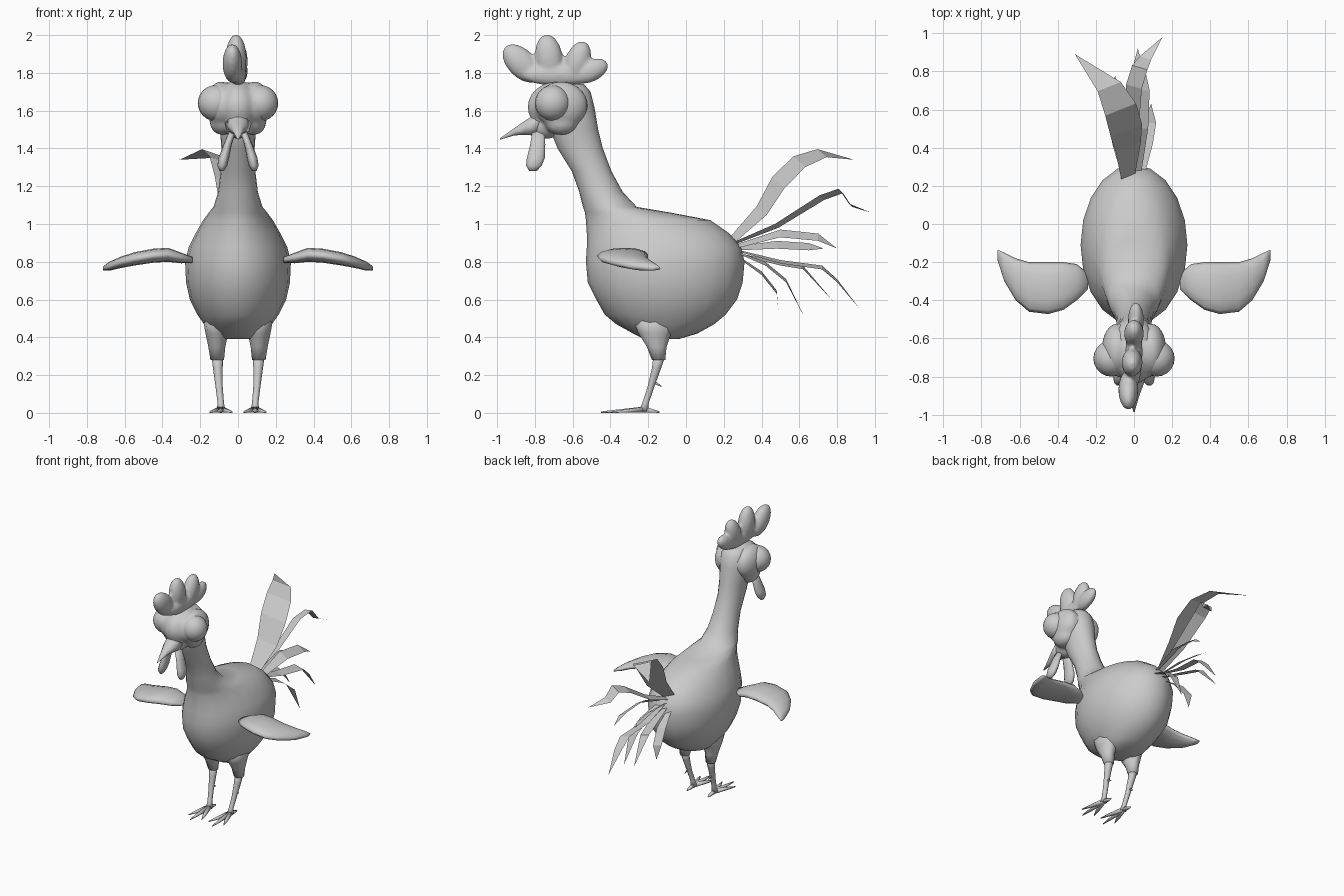
import bpy
import bmesh
from math import cos, sin, pi, radians
from mathutils import Vector, Matrix

# Remove only the default cube
default_cube = bpy.data.objects.get("Cube")
if default_cube:
    bpy.data.objects.remove(default_cube, do_unlink=True)

# One plain grey for the whole bird
grey = bpy.data.materials.new("plain grey")
grey.use_nodes = True
GREY_VALUE = (0.6, 0.6, 0.6, 1)
grey.diffuse_color = GREY_VALUE
for node in grey.node_tree.nodes:
    if node.type == 'BSDF_PRINCIPLED':
        node.inputs["Base Color"].default_value = GREY_VALUE


def finish(name, bm, smooth=True):
    """Turn a bmesh into a named, shaded object."""
    mesh = bpy.data.meshes.new(name)
    if smooth:
        bmesh.ops.recalc_face_normals(bm, faces=bm.faces[:])
    for face in bm.faces:
        face.smooth = smooth
    bm.to_mesh(mesh)
    bm.free()
    mesh.materials.append(grey)
    obj = bpy.data.objects.new(name, mesh)
    bpy.context.collection.objects.link(obj)
    return obj


def loft(name, stations, sides=10, smooth=True):
    """Skin elliptical rings given as (centre, half axis, half axis)."""
    bm = bmesh.new()
    rings = []
    for centre, across, along in stations:
        centre, across, along = Vector(centre), Vector(across), Vector(along)
        ring = []
        for i in range(sides):
            angle = 2 * pi * i / sides
            ring.append(bm.verts.new(centre + across * cos(angle) + along * sin(angle)))
        rings.append(ring)
    for low, high in zip(rings, rings[1:]):
        for i in range(sides):
            j = (i + 1) % sides
            bm.faces.new((low[i], low[j], high[j], high[i]))
    bm.faces.new(rings[0])
    bm.faces.new(rings[-1])
    return finish(name, bm, smooth)


def add_ball(bm, centre, radii, tilt=0):
    """Add an ellipsoid; a positive tilt leans its top forward."""
    matrix = (Matrix.Translation(centre) @ Matrix.Rotation(radians(tilt), 4, 'X')
              @ Matrix.Diagonal((*radii, 1)))
    bmesh.ops.create_uvsphere(bm, u_segments=20, v_segments=12, radius=1, matrix=matrix)


def fuse(obj, voxel):
    """Blend overlapping volumes into one soft skin."""
    remesh = obj.modifiers.new("Fuse", 'REMESH')
    remesh.mode = 'VOXEL'
    remesh.voxel_size = voxel
    remesh.use_smooth_shade = True
    soften = obj.modifiers.new("Soften", 'SMOOTH')
    soften.factor = 0.5
    soften.iterations = 5


# Body and neck: (height, front, back, half width)
body_profile = [
    (.39, -.22, -.04, .10), (.42, -.28, .06, .14), (.47, -.37, .15, .18),
    (.52, -.43, .21, .215), (.6, -.475, .27, .255), (.69, -.52, .3, .275),
    (.8, -.53, .31, .28), (.88, -.525, .29, .26), (.95, -.525, .23, .225),
    (1.02, -.53, .13, .185), (1.06, -.535, -.08, .155), (1.09, -.545, -.26, .13),
    (1.17, -.565, -.335, .105), (1.28, -.605, -.395, .092), (1.4, -.68, -.44, .088),
    (1.5, -.72, -.465, .095), (1.62, -.74, -.485, .11), (1.7, -.73, -.505, .1),
    (1.74, -.7, -.54, .07),
]
loft("body_and_neck",
     [((0, (front + back) / 2, z), (width, 0, 0), (0, (back - front) / 2, 0))
      for z, front, back, width in body_profile], sides=20)

# Head with swollen eye sockets
bm = bmesh.new()
add_ball(bm, (0, -.665, 1.62), (.12, .175, .14))
add_ball(bm, (0, -.74, 1.52), (.07, .09, .07))
for side in (-1, 1):
    add_ball(bm, (side * .09, -.66, 1.63), (.08, .14, .125))
    add_ball(bm, (side * .08, -.66, 1.54), (.07, .09, .07))
fuse(finish("head", bm), .013)

# Comb with four lobes on a low ridge
bm = bmesh.new()
add_ball(bm, (0, -.67, 1.79), (.045, .2, .06))
add_ball(bm, (-.03, -.87, 1.85), (.052, .075, .125), 45)
add_ball(bm, (-.01, -.725, 1.88), (.055, .073, .125), 8)
add_ball(bm, (0, -.575, 1.86), (.052, .066, .113), -20)
add_ball(bm, (.01, -.505, 1.81), (.042, .058, .1), -65)
fuse(finish("comb", bm), .011)

# Beak
loft("beak", [
    ((0, -.78, 1.53), (.07, 0, 0), (0, .02, .065)),
    ((0, -.84, 1.52), (.05, 0, 0), (0, .02, .05)),
    ((0, -.9, 1.495), (.028, 0, 0), (0, .012, .028)),
    ((0, -.985, 1.45), (.003, 0, 0), (0, 0, .004)),
])

# Paired parts
wing_profile = [  # distance out, front, back, height, half thickness
    (.24, -.34, -.26, .81, .015), (.3, -.4, -.21, .82, .028),
    (.37, -.45, -.2, .837, .037), (.45, -.472, -.2, .832, .037),
    (.55, -.46, -.2, .815, .035), (.62, -.4, -.18, .797, .03),
    (.68, -.3, -.15, .777, .024), (.715, -.19, -.135, .765, .01),
]
wattle_profile = [  # out, forward, height, half width, half depth
    (.03, -.78, 1.49, .018, .035), (.055, -.785, 1.42, .022, .042),
    (.075, -.795, 1.35, .028, .05), (.083, -.805, 1.31, .026, .044),
    (.086, -.81, 1.28, .012, .02),
]
thigh_profile = [
    (.11, -.16, .52, .08, .14), (.112, -.165, .42, .06, .09),
    (.112, -.155, .35, .045, .055), (.11, -.145, .28, .036, .037),
]
shin_profile = [
    (.11, -.14, .31, .032, .034), (.107, -.155, .24, .026, .026),
    (.1, -.185, .14, .019, .019), (.091, -.215, .05, .017, .018),
    (.09, -.225, .01, .024, .028),
]
toe_tips = {"inner": (.03, -.4), "middle": (.095, -.45), "outer": (.15, -.39), "back": (.09, -.14)}

for side, label in ((1, "left"), (-1, "right")):
    # Eyeball
    bm = bmesh.new()
    add_ball(bm, (side * .118, -.705, 1.64), (.095, .095, .095))
    finish(label + "_eye", bm)

    # Wing
    loft(label + "_wing",
         [((side * x, (front + back) / 2, z), (0, (back - front) / 2, 0), (0, 0, thick))
          for x, front, back, z, thick in wing_profile], sides=12)

    # Wattle, thigh and shin share one upright layout
    for part, profile in (("wattle", wattle_profile), ("thigh", thigh_profile),
                          ("shin", shin_profile)):
        loft(label + "_" + part,
             [((side * x, y, z), (wide, 0, 0), (0, deep, 0))
              for x, y, z, wide, deep in profile])

    # Spur behind the shin
    loft(label + "_spur", [
        ((side * .1, -.18, .17), (.01, 0, 0), (0, 0, .014)),
        ((side * .1, -.13, .14), (.002, 0, 0), (0, 0, .003)),
    ], sides=6)

    # Toes
    for toe, (tip_x, tip_y) in toe_tips.items():
        root = Vector((side * .09, -.22, .018))
        tip = Vector((side * tip_x, tip_y, .004))
        across = (tip - root).cross(Vector((0, 0, 1))).normalized()
        loft(label + "_" + toe + "_toe",
             [(root, across * .02, (0, 0, .018)),
              (root.lerp(tip, .6), across * .015, (0, 0, .01)),
              (tip, across * .002, (0, 0, .004))], sides=6)


def feather(name, points, half_width, slant):
    """Flat kinked ribbon, widest in the middle and pointed at the tip."""
    bm = bmesh.new()
    across = Vector(slant).normalized()
    last = len(points) - 1
    rows = []
    for i, point in enumerate(points[:-1]):
        width = half_width * (.4 + .6 * sin(pi * min(1, (i + .1) / last)))
        rows.append([bm.verts.new(Vector(point) + across * width * s) for s in (-1, 1)])
    for low, high in zip(rows, rows[1:]):
        bm.faces.new((low[0], low[1], high[1], high[0]))
    bm.faces.new((*rows[-1], bm.verts.new(points[-1])))
    finish(name, bm, smooth=False)


# Tail feathers
feather("tall_tail_feather",
        [(-.03, .25, .92), (-.03, .4, 1.07), (-.04, .49, 1.22), (-.07, .6, 1.33),
         (-.13, .72, 1.375), (-.31, .89, 1.34)], .095, (1, .4, -.35))
feather("long_tail_feather",
        [(-.02, .26, .9), (-.01, .48, .99), (0, .72, 1.14), (.03, .82, 1.175),
         (.06, .87, 1.1), (.15, .98, 1.06)], .045, (1, -.3, .3))
small_feathers = [
    [(.02, .26, .88), (.04, .5, .95), (.05, .7, .93), (.06, .8, .87)],
    [(-.02, .26, .87), (-.04, .48, .89), (-.06, .65, .88), (-.08, .73, .87)],
    [(0, .27, .86), (0, .5, .8), (.02, .72, .77), (.02, .8, .7), (.02, .92, .55)],
    [(.04, .27, .85), (.06, .42, .79), (.08, .53, .7), (.09, .63, .5)],
    [(-.05, .27, .83), (-.07, .4, .74), (-.09, .48, .64), (-.09, .49, .53)],
    [(-.02, .28, .84), (-.05, .5, .79), (-.08, .62, .77), (-.1, .78, .59)],
]
for i, points in enumerate(small_feathers):
    tilt = .6 if i < 2 else .25
    feather("small_tail_feather_" + str(i + 1), points, .042, (1, 0, -tilt))
